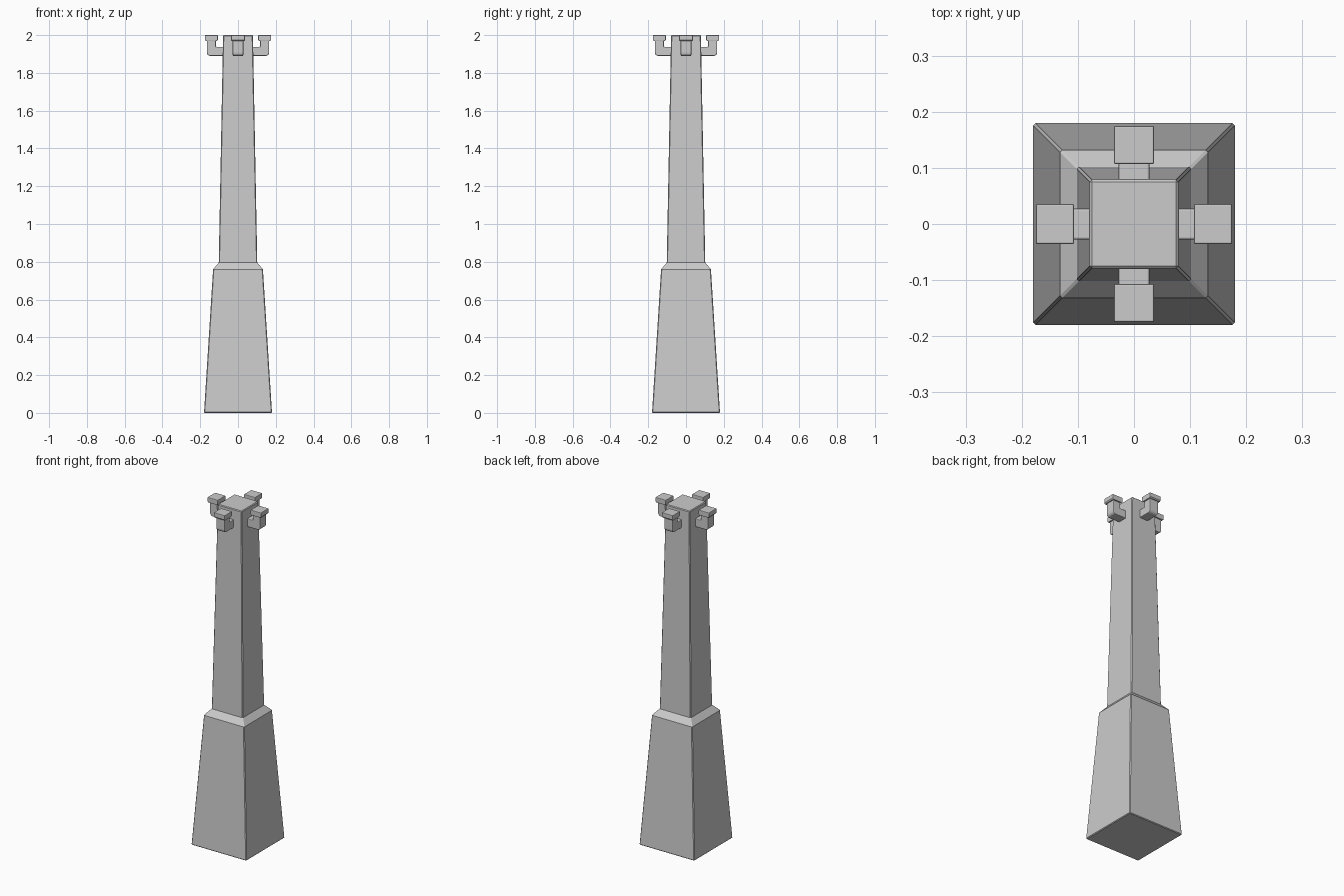
import bpy, bmesh, math
from mathutils import Matrix

if "Cube" in bpy.data.objects:
    bpy.data.objects.remove(bpy.data.objects["Cube"])


def finish(bm, name, bevel, segments):
    bmesh.ops.recalc_face_normals(bm, faces=bm.faces)
    me = bpy.data.meshes.new(name)
    bm.to_mesh(me)
    bm.free()
    ob = bpy.data.objects.new(name, me)
    bpy.context.collection.objects.link(ob)
    mod = ob.modifiers.new("edge_bevel", 'BEVEL')
    mod.width = bevel
    mod.segments = segments
    mod.limit_method = 'ANGLE'
    mod.angle_limit = math.radians(60)
    return ob


def extrude_profile(points, half_width, name, turn, bevel):
    # side profile in x/z, given thickness along y, then turned about z
    bm = bmesh.new()
    face = bm.faces.new([bm.verts.new((x, -half_width, z)) for x, z in points])
    out = bmesh.ops.extrude_face_region(bm, geom=[face])
    moved = [v for v in out["geom"] if isinstance(v, bmesh.types.BMVert)]
    bmesh.ops.translate(bm, verts=moved, vec=(0, 2 * half_width, 0))
    bmesh.ops.transform(bm, matrix=Matrix.Rotation(turn, 4, 'Z'), verts=bm.verts)
    return finish(bm, name, bevel, 2)


# Square tapering column with a wider base
bm = bmesh.new()
rings = []
for z, h in [(0, .18), (.76, .132), (.795, .102), (2.0, .079)]:
    rings.append([bm.verts.new((sx * h, sy * h, z))
                  for sx, sy in ((-1, -1), (1, -1), (1, 1), (-1, 1))])
for a, b in zip(rings, rings[1:]):
    for i in range(4):
        j = (i + 1) % 4
        bm.faces.new((a[i], a[j], b[j], b[i]))
bm.faces.new(rings[0])
bm.faces.new(rings[-1])
finish(bm, "column", .004, 1)

# L-shaped bracket outline with a rounded outer elbow
r = .018
elbow = [(.165 - r + r * math.sin(t), 1.89 + r - r * math.cos(t))
         for t in (math.pi / 2 * i / 4 for i in range(5))]
arm = [(.07, 1.89)] + elbow + [(.165, 1.975), (.117, 1.975), (.117, 1.938), (.07, 1.938)]
cap = [(.113, 1.969), (.170, 1.969), (.175, 1.975), (.175, 2.0), (.107, 2.0), (.107, 1.975)]

# Four brackets with caps, one per side
for side, k in (("right", 0), ("back", 1), ("left", 2), ("front", 3)):
    turn = k * math.pi / 2
    extrude_profile(arm, .028, side + "_bracket", turn, .004)
    extrude_profile(cap, .036, side + "_bracket_cap", turn, .003)
